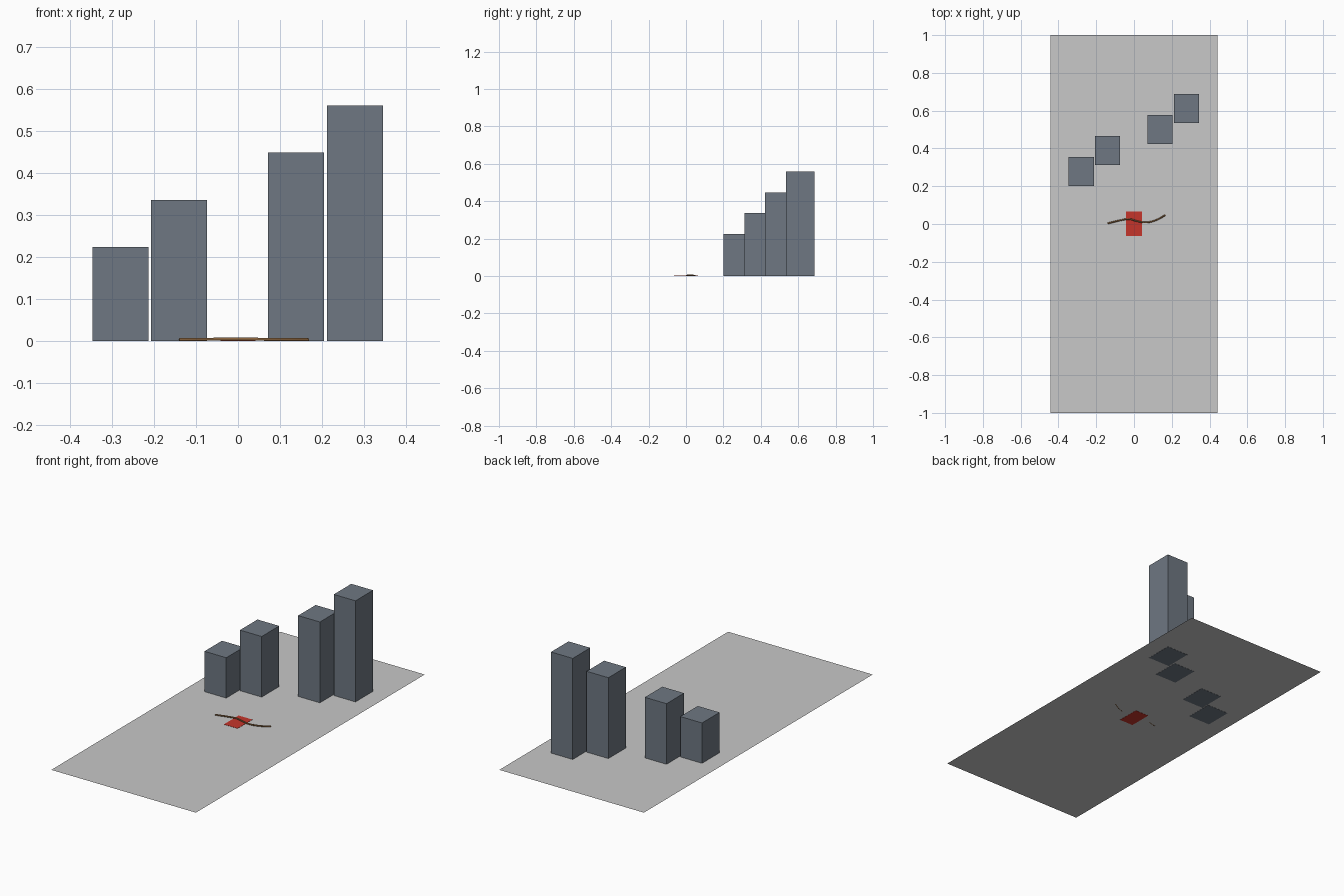
import bpy

if "Cube" in bpy.data.objects:
    bpy.data.objects.remove(bpy.data.objects["Cube"])


def material(name, rgb):
    m = bpy.data.materials.new(name)
    m.diffuse_color = (*rgb, 1)
    m.use_nodes = True
    m.node_tree.nodes["Principled BSDF"].inputs["Base Color"].default_value = m.diffuse_color
    return m


GREY = material("pale grey", (0.58, 0.58, 0.58))
SLATE = material("slate blue", (0.157, 0.185, 0.223))
RED = material("red", (0.56, 0.036, 0.024))
BROWN = material("brown", (0.24, 0.12, 0.045))


def box(name, x, y, width, depth, height, mat):
    """Box standing on z = 0, centred on x, y."""
    bpy.ops.mesh.primitive_cube_add(size=1, location=(x, y, height / 2))
    ob = bpy.context.object
    ob.name = name
    ob.scale = (width, depth, height)
    bpy.ops.object.transform_apply(location=False, rotation=False, scale=True)
    ob.data.materials.append(mat)
    return ob


# Ground sheet
bpy.ops.mesh.primitive_plane_add(size=1, location=(0, 0, 0.0008))
ground = bpy.context.object
ground.name = "ground_sheet"
ground.scale = (0.885, 2, 1)
ground.data.materials.append(GREY)

# Four towers rising in equal steps towards the back right
for i, x in enumerate((-0.279, -0.14, 0.138, 0.278)):
    box(f"tower_{i + 1}", x, 0.277 + 0.1115 * i, 0.133, 0.153,
        0.224 + 0.112 * i, SLATE)

# Red patch, showing on both sides of the sheet
box("red_patch", 0, 0.001, 0.084, 0.128, 0.002, RED)

# Wavy cord across the patch, slightly raised in the middle
path = [(-0.14, 0.003, 0.0035), (-0.074, 0.019, 0.0045), (-0.026, 0.026, 0.005),
        (0.02, 0.014, 0.005), (0.063, 0.008, 0.0045), (0.12, 0.022, 0.004),
        (0.167, 0.048, 0.0035)]
curve = bpy.data.curves.new("wavy_cord", 'CURVE')
curve.dimensions = '3D'
curve.bevel_depth = 0.004
curve.bevel_resolution = 1
curve.resolution_u = 4
curve.use_fill_caps = True
spline = curve.splines.new('BEZIER')
spline.bezier_points.add(len(path) - 1)
for point, co in zip(spline.bezier_points, path):
    point.co = co
    point.handle_left_type = point.handle_right_type = 'AUTO'
curve.materials.append(BROWN)
cord = bpy.data.objects.new("wavy_cord", curve)
bpy.context.collection.objects.link(cord)
